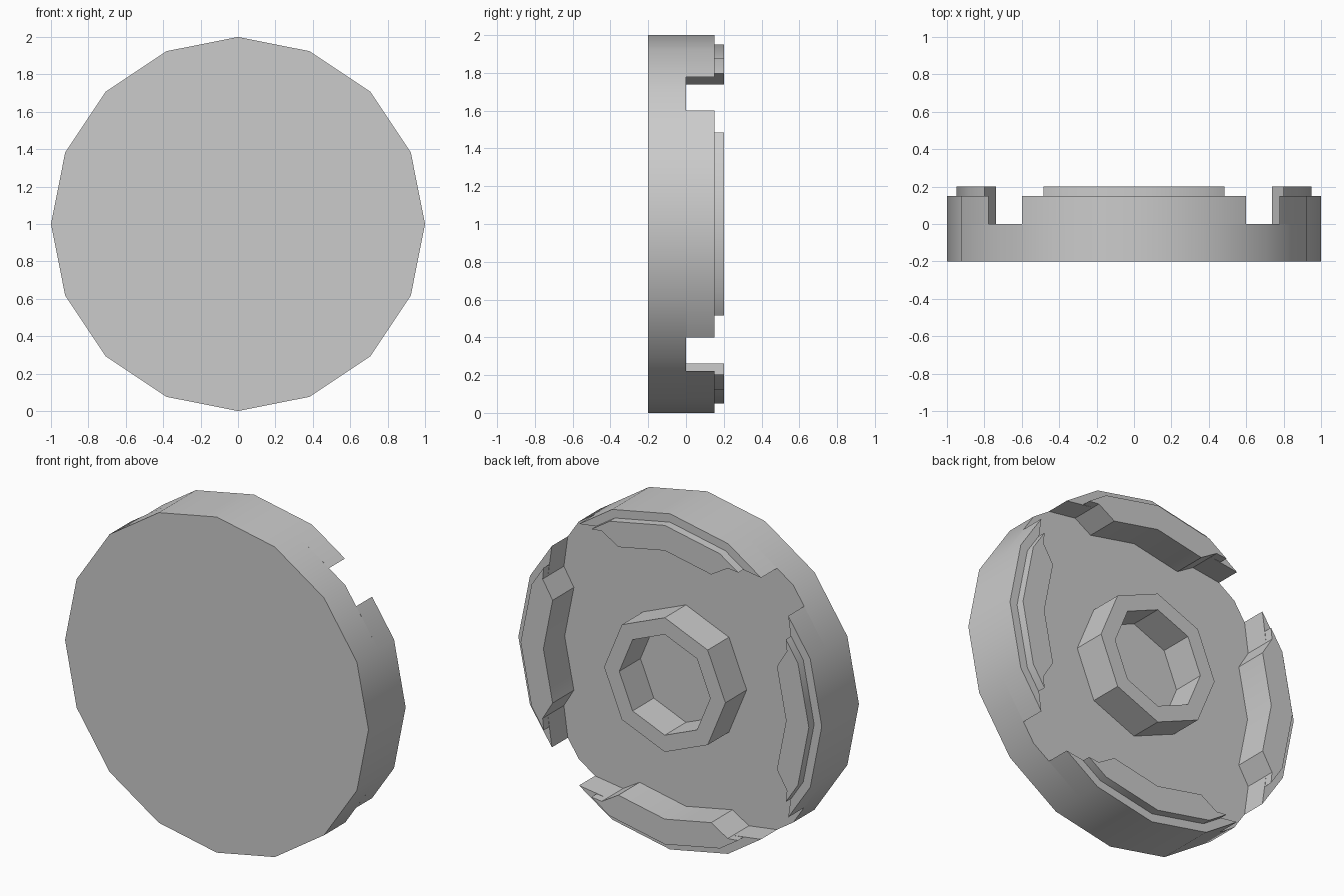
import bpy, bmesh, math

cube = bpy.data.objects.get("Cube")
if cube:
    bpy.data.objects.remove(cube, do_unlink=True)

grey = bpy.data.materials.new("plain grey")
grey.use_nodes = True
colour = (0.6, 0.6, 0.6, 1)
grey.diffuse_color = colour
grey.node_tree.nodes["Principled BSDF"].inputs["Base Color"].default_value = colour


def ring(radius, sides):
    """Regular polygon with one corner straight up."""
    steps = [math.tau * i / sides for i in range(sides)]
    return [(radius * math.sin(a), radius * math.cos(a)) for a in steps]


def mirrored(half):
    """Close an outline that runs from the centre line out and back to it."""
    return half + [(-x, z) for x, z in reversed(half[1:-1])]


def turned(points, quarter):
    for _ in range(quarter):
        points = [(z, -x) for x, z in points]
    return points


def finish(name, bm):
    bmesh.ops.recalc_face_normals(bm, faces=bm.faces)
    mesh = bpy.data.meshes.new(name)
    bm.to_mesh(mesh)
    bm.free()
    mesh.materials.append(grey)
    obj = bpy.data.objects.new(name, mesh)
    obj.location.z = 1
    bpy.context.collection.objects.link(obj)
    bpy.ops.object.select_all(action="DESELECT")
    obj.select_set(True)
    bpy.context.view_layer.objects.active = obj
    bpy.ops.object.shade_smooth_by_angle(angle=math.radians(30))


def slab(name, outline, y0, y1):
    """Extrude a flat outline along y into a closed solid."""
    bm = bmesh.new()
    face = bm.faces.new([bm.verts.new((x, y0, z)) for x, z in outline])
    new = bmesh.ops.extrude_face_region(bm, geom=[face], use_keep_orig=True)["geom"]
    verts = [v for v in new if isinstance(v, bmesh.types.BMVert)]
    bmesh.ops.translate(bm, verts=verts, vec=(0, y1 - y0, 0))
    finish(name, bm)


def collar(name, outer, inner, height):
    """Ring wall standing on the disc, open underneath."""
    bm = bmesh.new()
    loops = [[bm.verts.new((x, y, z)) for x, z in pts]
             for pts, y in ((outer, 0), (outer, height), (inner, height), (inner, 0))]
    for a, b in zip(loops, loops[1:]):
        for i in range(len(a)):
            j = (i + 1) % len(a)
            bm.faces.new((a[i], a[j], b[j], b[i]))
    finish(name, bm)


# Main disc and central octagonal hub
slab("disc", ring(1, 16), -0.2, 0)
collar("hub", ring(0.4, 8), ring(0.3, 8), 0.2)

# Four rim segments, each with a raised lip, separated by diagonal gaps
outer, lip, inner = ring(1, 16), ring(0.95, 16), ring(0.8, 16)
notch = [(0.415, 0.805), inner[1], inner[0]]
rim_outline = mirrored(outer[:2] + [(0.6, 0.779)] + notch)
lip_outline = mirrored(lip[:2] + [(0.484, 0.798)] + notch)
for quarter, side in enumerate(("top", "left", "bottom", "right")):
    slab(side + "_rim_segment", turned(rim_outline, quarter), 0, 0.15)
    slab(side + "_rim_lip", turned(lip_outline, quarter), 0.15, 0.2)
